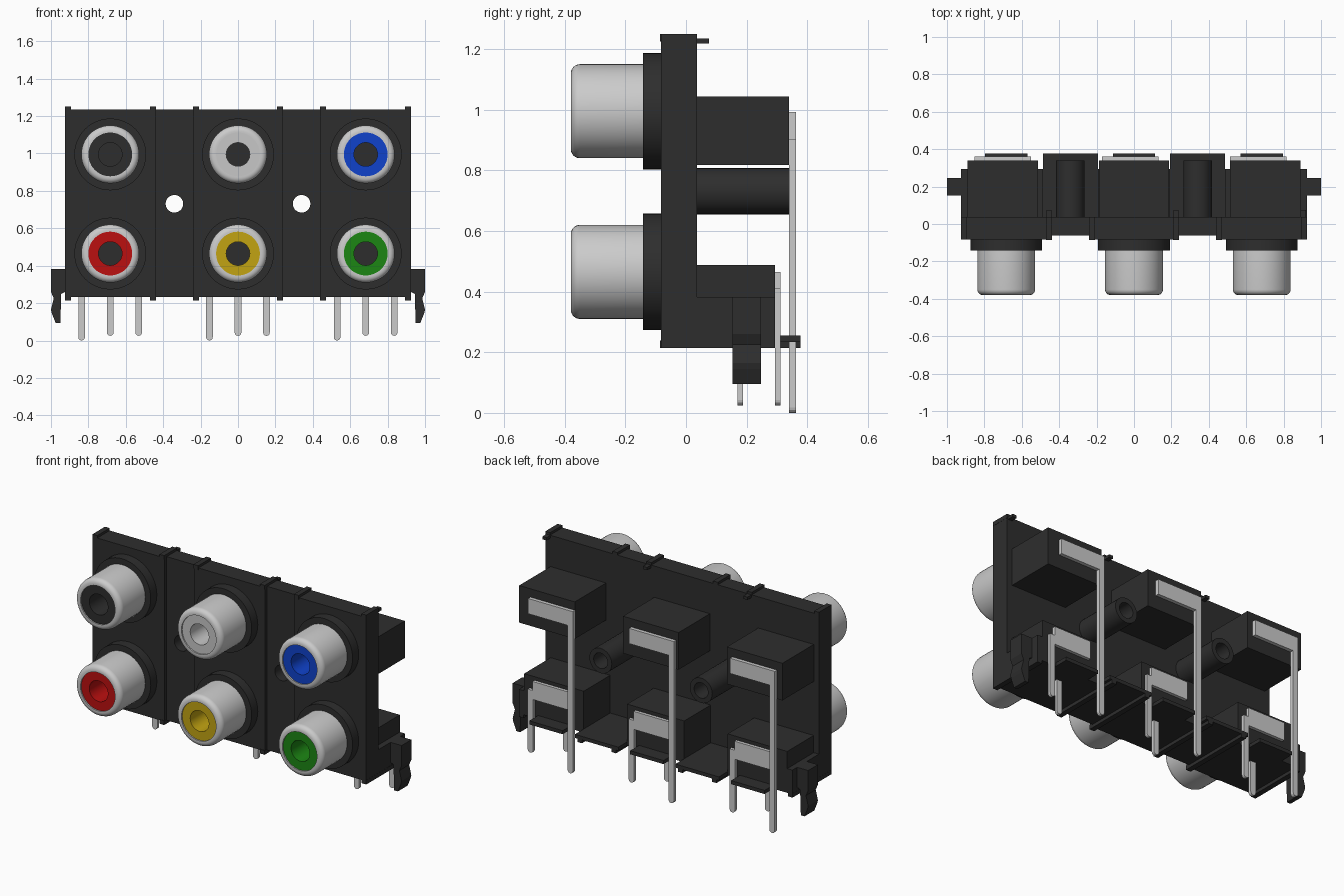
import bpy, bmesh, math
from mathutils import Vector

if "Cube" in bpy.data.objects:
    bpy.data.objects.remove(bpy.data.objects["Cube"], do_unlink=True)


def material(name, rgb):
    m = bpy.data.materials.new(name)
    m.use_nodes = True
    m.diffuse_color = (*rgb, 1)
    m.node_tree.nodes["Principled BSDF"].inputs["Base Color"].default_value = (*rgb, 1)
    return m


BLACK = material("black plastic", (0.027, 0.027, 0.027))
SILVER = material("silver metal", (0.6, 0.6, 0.6))
WHITE = material("white insert", (0.57, 0.57, 0.57))
RED = material("red insert", (0.5, 0.005, 0.005))
YELLOW = material("yellow insert", (0.54, 0.37, 0.006))
GREEN = material("green insert", (0.012, 0.24, 0.007))
BLUE = material("blue insert", (0.005, 0.055, 0.6))


def finish(name, bm, mat, smooth=False):
    bmesh.ops.remove_doubles(bm, verts=bm.verts, dist=1e-5)
    bmesh.ops.recalc_face_normals(bm, faces=bm.faces)
    mesh = bpy.data.meshes.new(name)
    bm.to_mesh(mesh)
    bm.free()
    mesh.materials.append(mat)
    ob = bpy.data.objects.new(name, mesh)
    bpy.context.collection.objects.link(ob)
    bpy.ops.object.select_all(action="DESELECT")
    ob.select_set(True)
    bpy.context.view_layer.objects.active = ob
    if smooth:
        bpy.ops.object.shade_smooth_by_angle(angle=math.radians(35))
    return ob


def box(name, x, y, z, mat=BLACK):
    """Box from (low, high) ranges."""
    bm = bmesh.new()
    bmesh.ops.create_cube(bm, size=1)
    for v in bm.verts:
        v.co = [(a + b) / 2 + c * (b - a) for (a, b), c in zip((x, y, z), v.co)]
    return finish(name, bm, mat)


def lathe(name, profile, x, z, mat, closed=False, steps=48):
    """Spin (radius, y) points around an axis along y."""
    bm = bmesh.new()
    verts = [bm.verts.new((r, y, 0)) for r, y in profile]
    edges = [bm.edges.new(p) for p in zip(verts, verts[1:])]
    if closed:
        edges.append(bm.edges.new((verts[-1], verts[0])))
    bmesh.ops.spin(bm, geom=verts + edges, cent=(0, 0, 0), axis=(0, 1, 0),
                   angle=math.tau, steps=steps, use_merge=True)
    bmesh.ops.translate(bm, verts=bm.verts, vec=(x, 0, z))
    return finish(name, bm, mat, True)


def plate(name, outline, y, mat):
    """Extrude an (x, z) outline over a y range."""
    bm = bmesh.new()
    face = bm.faces.new([bm.verts.new((px, y[0], pz)) for px, pz in outline])
    new = bmesh.ops.extrude_face_region(bm, geom=[face])["geom"]
    bmesh.ops.translate(bm, vec=Vector((0, y[1] - y[0], 0)),
                        verts=[g for g in new if isinstance(g, bmesh.types.BMVert)])
    return finish(name, bm, mat)


def pin(name, x, y, bottom, top):
    """Flat pin with a rounded tip."""
    r = 0.018
    tip = [(x + r * math.cos(a), bottom + r + r * math.sin(a))
           for a in (math.pi + math.pi * i / 6 for i in range(7))]
    return plate(name, [(x - r, top)] + tip + [(x + r, top)], y, SILVER)


PITCH = 0.683
FRONT, BACK = -0.083, 0.037
BOTTOM, TOP = 0.234, 1.235

# Face plate: three raised panels
for name, x in (("right", (-0.925, -0.44)), ("middle", (-0.24, 0.24)), ("left", (0.44, 0.925))):
    box(name + "_panel", x, (FRONT, BACK), (BOTTOM, TOP))

# Recessed panels with mounting holes, rear bosses and floor between the blocks
for side, name in ((-1, "right"), (1, "left")):
    cx = side * 0.34
    panel = box(name + "_recessed_panel", (cx - 0.1, cx + 0.1), (-0.062, BACK), (BOTTOM, TOP))
    cutter = lathe("hole_cutter", [(0, -0.2), (0.047, -0.2), (0.047, 0.2), (0, 0.2)], cx, 0.731, BLACK)
    cutter.hide_render = True
    bpy.context.view_layer.objects.active = panel
    mod = panel.modifiers.new("hole", "BOOLEAN")
    mod.operation, mod.solver, mod.object = "DIFFERENCE", "EXACT", cutter
    bpy.ops.object.modifier_apply(modifier=mod.name)
    bpy.data.objects.remove(cutter, do_unlink=True)
    lathe(name + "_boss", [(0.047, BACK - 0.005), (0.076, BACK - 0.005), (0.076, 0.34), (0.047, 0.34)],
          cx, 0.731, BLACK, closed=True, steps=32)
    box(name + "_floor", (cx - 0.147, cx + 0.147), (BACK, 0.378), (BOTTOM, 0.256))

# Ribs over the top edge and along the underside
for side, name in ((-1, "right"), (1, "left")):
    for part, x, depth in (("inner", 0.225, 0.378), ("middle", 0.455, 0.378), ("outer", 0.91, 0.293)):
        xr = (side * x - 0.016, side * x + 0.016)
        front = FRONT if part == "outer" else FRONT - 0.003
        box(f"{name}_{part}_top_rib", xr, (front, BACK), (TOP - 0.01, 1.25))
        box(f"{name}_{part}_bottom_rib", xr, (front, depth), (0.214, BOTTOM + 0.005))
for i, x in enumerate((-0.455, 0.225, 0.905)):
    box(f"top_nub_{i}", (x - 0.014, x + 0.014), (BACK - 0.01, 0.076), (1.218, 1.235))

# Rear housings, contacts and pins for each column
for name, col in (("right", -1), ("middle", 0), ("left", 1)):
    cx = col * PITCH
    hx = col * 0.7025
    lx = col * 0.6885
    lower = 0.2015 if col else 0.193
    box(name + "_upper_housing", (hx - 0.188, hx + 0.188), (BACK, 0.34), (0.817, 1.044))
    box(name + "_lower_housing", (lx - lower, lx + lower), (BACK, 0.293), (BOTTOM, 0.487))
    box(name + "_rear_foot", (cx - 0.113, cx + 0.113), (0.28, 0.378), (BOTTOM, 0.256))
    box(name + "_upper_contact", (cx - 0.137, cx + 0.132), (0.34, 0.362), (0.9, 0.993), SILVER)
    pin(name + "_long_pin", cx - 0.153, (0.34, 0.362), 0, 0.993)
    box(name + "_lower_contact", (cx - 0.115, cx + 0.137), (0.293, 0.312), (0.355, 0.465), SILVER)
    pin(name + "_rear_pin", cx + 0.152, (0.293, 0.312), 0.025, 0.41)
    pin(name + "_centre_pin", cx, (0.17, 0.188), 0.025, 0.25)

# Side shoulders and snap clips
CLIP = [(0.92, 0.382), (1, 0.382), (1, 0.26), (0.985, 0.225), (1, 0.165),
        (0.995, 0.145), (0.975, 0.095), (0.95, 0.095), (0.945, 0.25), (0.92, 0.262)]
for side, name in ((-1, "right"), (1, "left")):
    box(name + "_shoulder", sorted((side * 0.87, side * 0.925)), (BACK, 0.293), (BOTTOM, 0.382))
    plate(name + "_clip", [(side * x, z) for x, z in CLIP], (0.153, 0.247), BLACK)

# Jacks: flange, rounded metal barrel, coloured insert and dark socket floor
ROUND = [(0.125 + 0.03 * math.sin(a), -0.35 - 0.03 * math.cos(a))
         for a in (math.pi / 2 * i / 6 for i in range(7))]
ROWS = (("upper", 0.995, (BLACK, WHITE, BLUE)), ("lower", 0.465, (RED, YELLOW, GREEN)))
for row, z, colours in ROWS:
    for col, (name, mat) in enumerate(zip(("right", "middle", "left"), colours)):
        x = (col - 1) * PITCH
        tag = f"{row}_{name}"
        lathe(tag + "_flange", [(0, -0.142), (0.192, -0.142), (0.192, -0.08), (0, -0.08)], x, z, BLACK)
        lathe(tag + "_barrel", [(0.117, -0.14), (0.117, -0.38)] + ROUND + [(0.155, -0.14)], x, z, SILVER,
              closed=True)
        lathe(tag + "_insert", [(0.117, -0.15), (0.117, -0.372), (0.063, -0.372), (0.063, -0.15)],
              x, z, mat, closed=True)
        lathe(tag + "_socket_floor", [(0, -0.2), (0.064, -0.2), (0.064, -0.15), (0, -0.15)], x, z, BLACK)
